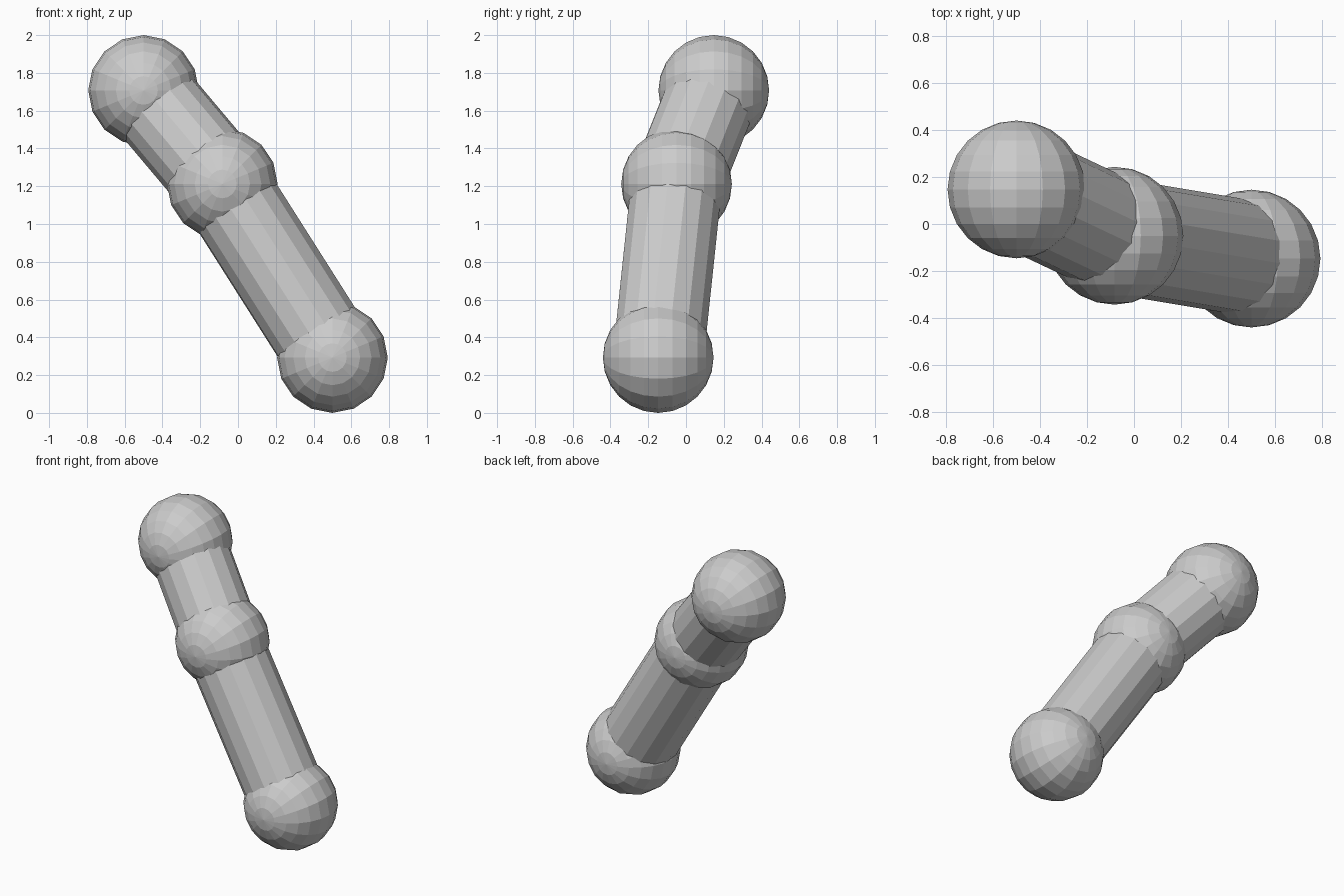
import bpy
from math import radians
from mathutils import Vector

if "Cube" in bpy.data.objects:
    bpy.data.objects.remove(bpy.data.objects["Cube"])

JOINT_R, ROD_R, SIDES = 0.293, 0.245, 16

# Joint centres, bottom to top
bottom = Vector((0.5, -0.147, JOINT_R))
middle = Vector((-0.083, -0.05, 1.212))
top = Vector((-0.5, 0.147, 2 - JOINT_R))


def ball(name, centre):
    # low-poly sphere with its poles on the y axis
    bpy.ops.mesh.primitive_uv_sphere_add(segments=SIDES, ring_count=12, radius=JOINT_R,
                                         location=centre, rotation=(radians(90), 0, 0))
    bpy.context.object.name = name


def rod(name, a, b):
    # faceted cylinder running from joint centre to joint centre
    axis = b - a
    bpy.ops.mesh.primitive_cylinder_add(vertices=SIDES, radius=ROD_R, depth=axis.length,
                                        location=(a + b) / 2,
                                        rotation=axis.to_track_quat('Z', 'Y').to_euler())
    bpy.context.object.name = name


# Ball joints
for name, centre in (("bottom_joint", bottom), ("middle_joint", middle), ("top_joint", top)):
    ball(name, centre)

# Connecting rods
rod("lower_rod", bottom, middle)
rod("upper_rod", middle, top)
